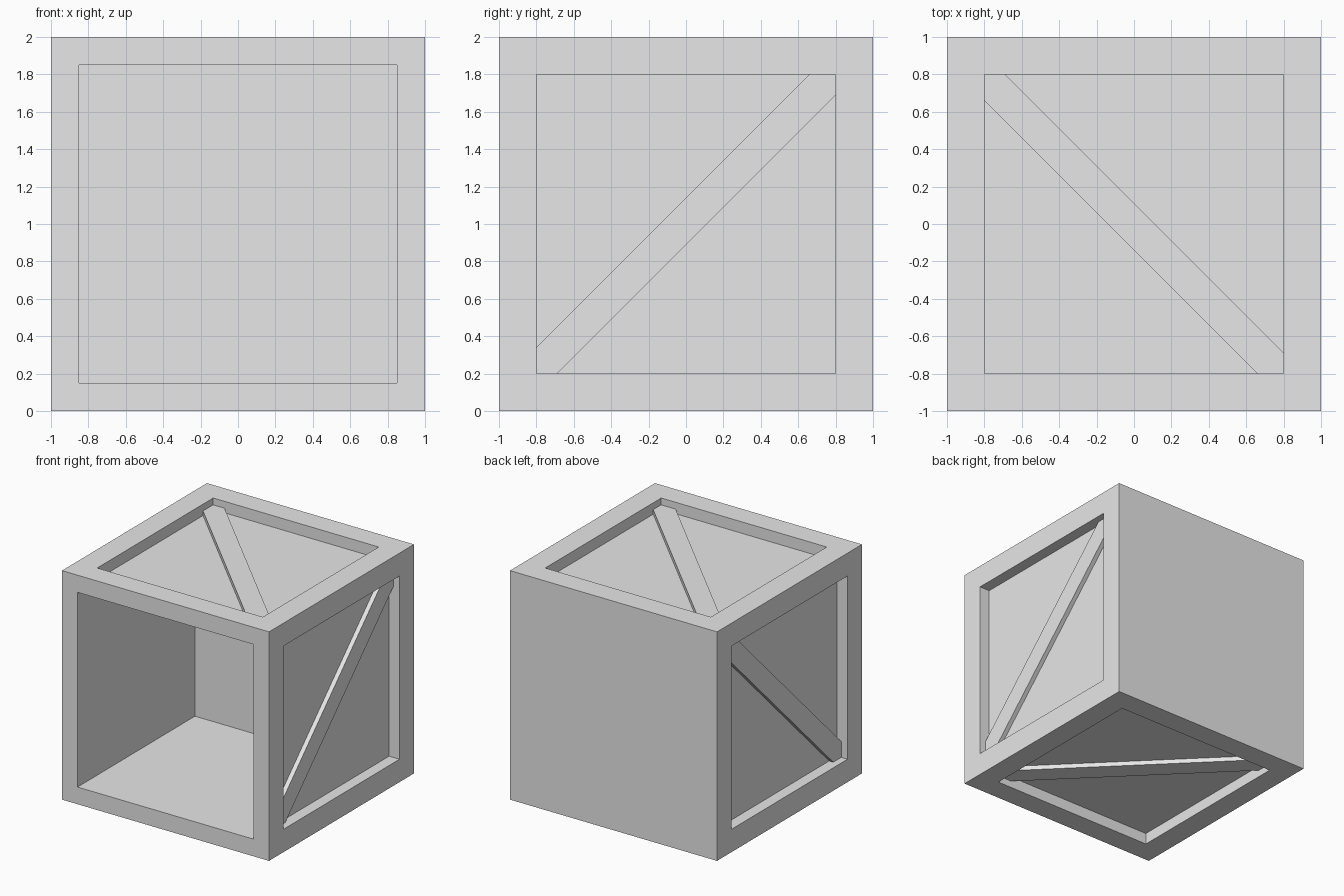
import bpy
import bmesh
from mathutils import Vector

if "Cube" in bpy.data.objects:
    bpy.data.objects.remove(bpy.data.objects["Cube"], do_unlink=True)

FRAME = 0.2            # border width around the recessed panels
RECESS = 0.1           # depth of the recessed panels
WALL = 0.15            # border width around the front opening
CAVITY = 1.62          # depth of the hollow behind the opening
PLANK_OUT = 0.94       # distance of the brace surface from the middle

grey = bpy.data.materials.new("plain grey")
grey.use_nodes = True
grey.diffuse_color = (0.8, 0.8, 0.8, 1)
grey.node_tree.nodes["Principled BSDF"].inputs["Base Color"].default_value = (0.8, 0.8, 0.8, 1)


def add_object(name, bm):
    bmesh.ops.recalc_face_normals(bm, faces=bm.faces)
    mesh = bpy.data.meshes.new(name)
    bm.to_mesh(mesh)
    bm.free()
    mesh.materials.append(grey)
    obj = bpy.data.objects.new(name, mesh)
    bpy.context.collection.objects.link(obj)
    return obj


def sink(bm, face, border, depth):
    """Inset one face and push it straight into the body."""
    inward = -face.normal * depth
    bmesh.ops.inset_individual(bm, faces=[face], thickness=border, use_even_offset=True)
    moved = bmesh.ops.extrude_face_region(bm, geom=[face])["geom"]
    verts = [g for g in moved if isinstance(g, bmesh.types.BMVert)]
    bmesh.ops.translate(bm, verts=verts, vec=inward)
    if face.is_valid:
        bmesh.ops.delete(bm, geom=[face], context="FACES_ONLY")


# Crate body: open front, plain back, recessed panels on the other four sides
bm = bmesh.new()
bmesh.ops.create_cube(bm, size=2)
bmesh.ops.translate(bm, verts=bm.verts, vec=(0, 0, 1))
bm.normal_update()
for face in list(bm.faces):
    if face.normal.y < -0.5:
        sink(bm, face, WALL, CAVITY)
    elif face.normal.y < 0.5:
        sink(bm, face, FRAME, RECESS)
add_object("crate_body", bm)


# Diagonal braces, trimmed to fit inside each recess
def add_brace(name, place):
    e = 1 - FRAME
    low, high = 0.11, 0.14
    outline = [(-e, -e), (low - e, -e), (e, e - low), (e, e), (e - high, e), (-e, high - e)]
    bm = bmesh.new()
    rings = [[bm.verts.new(place(u, v, d)) for u, v in outline] for d in (0.88, PLANK_OUT)]
    for ring in rings:
        bm.faces.new(ring)
    for i in range(len(outline)):
        j = (i + 1) % len(outline)
        bm.faces.new((rings[0][i], rings[0][j], rings[1][j], rings[1][i]))
    add_object(name, bm)


add_brace("left_brace", lambda u, v, d: Vector((d, u, 1 + v)))
add_brace("right_brace", lambda u, v, d: Vector((-d, u, 1 + v)))
add_brace("top_brace", lambda u, v, d: Vector((-v, u, 1 + d)))
add_brace("bottom_brace", lambda u, v, d: Vector((-v, u, 1 - d)))
